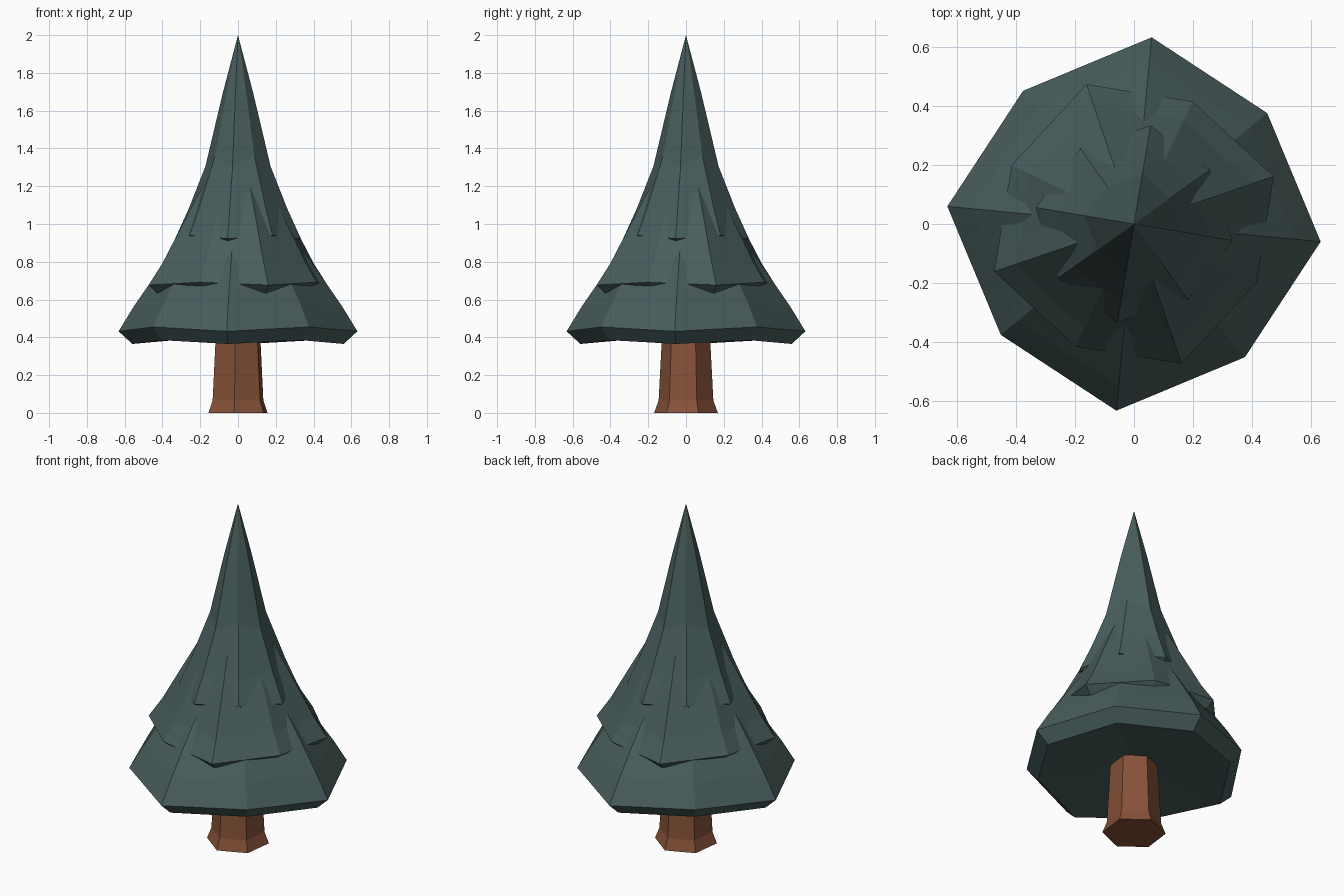
import bpy
import bmesh
import math

if "Cube" in bpy.data.objects:
    bpy.data.objects.remove(bpy.data.objects["Cube"])


def material(name, color):
    m = bpy.data.materials.new(name)
    m.diffuse_color = (*color, 1)
    m.use_nodes = True
    m.node_tree.nodes["Principled BSDF"].inputs["Base Color"].default_value = m.diffuse_color
    return m


green = material("pine_green", (0.065, 0.110, 0.107))
brown = material("bark_brown", (0.240, 0.083, 0.041))


def lathe(name, mat, sides, angle_a, angle_b, rings, bottom_z, top_z):
    """Stack rings of (radius_a, z_a, radius_b, z_b); even corners use a, odd corners use b."""
    bm = bmesh.new()
    loops = []
    for ra, za, rb, zb in rings:
        loop = []
        for i in range(sides):
            r, z, base = (rb, zb, angle_b) if i % 2 else (ra, za, angle_a)
            a = math.radians(base + (i // 2) * 720 / sides)
            loop.append(bm.verts.new((r * math.cos(a), r * math.sin(a), z)))
        loops.append(loop)
    low = bm.verts.new((0, 0, bottom_z))
    tip = bm.verts.new((0, 0, top_z))
    for i in range(sides):
        j = (i + 1) % sides
        bm.faces.new((low, loops[0][j], loops[0][i]))
        bm.faces.new((tip, loops[-1][i], loops[-1][j]))
        for lo, hi in zip(loops, loops[1:]):
            bm.faces.new((lo[i], lo[j], hi[j], hi[i]))
    bmesh.ops.recalc_face_normals(bm, faces=bm.faces)
    me = bpy.data.meshes.new(name)
    bm.to_mesh(me)
    bm.free()
    me.materials.append(mat)
    ob = bpy.data.objects.new(name, me)
    bpy.context.collection.objects.link(ob)
    return ob


# Six-sided trunk with a flared foot
lathe("trunk", brown, 6, -97, -37,
      [(r, z, r, z) for r, z in ((0.17, 0), (0.146, 0.065), (0.123, 0.5))], 0, 0.5)

# Three overlapping skirts of branches, each an uneven octagon with a bevelled rim
lathe("lower_branches", green, 8, -5.4, 39.8, [
    (0.562, 0.365, 0.525, 0.385),
    (0.635, 0.432, 0.587, 0.455),
    (0.552, 0.567, 0.512, 0.58),
    (0.390, 0.80, 0.36, 0.80),
    (0.20, 1.05, 0.185, 1.05)], 0.43, 1.15)

lathe("middle_branches", green, 8, 18.8, 64.4, [
    (0.455, 0.635, 0.425, 0.665),
    (0.500, 0.677, 0.460, 0.692),
    (0.424, 0.79, 0.392, 0.80),
    (0.328, 0.965, 0.305, 0.965),
    (0.220, 1.16, 0.20, 1.16),
    (0.10, 1.36, 0.09, 1.36)], 0.70, 1.45)

lathe("top_branches", green, 8, -9.5, 35.5, [
    (0.305, 0.903, 0.285, 0.92),
    (0.338, 0.922, 0.315, 0.94),
    (0.265, 1.08, 0.255, 1.08),
    (0.175, 1.305, 0.150, 1.36),
    (0.080, 1.70, 0.072, 1.71)], 0.95, 2.0)
